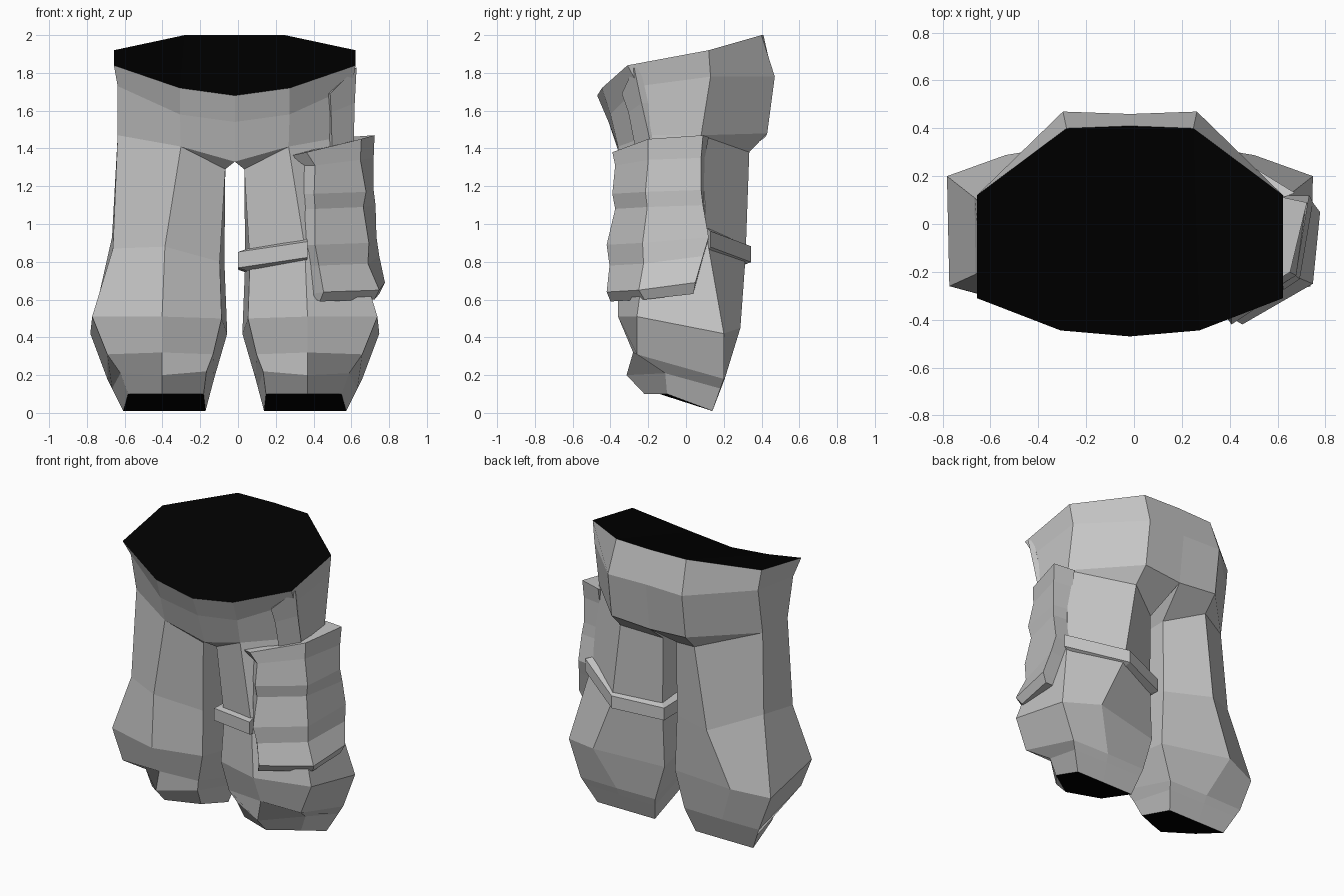
import bpy
import bmesh
from mathutils import Vector

cube = bpy.data.objects.get("Cube")
if cube:
    bpy.data.objects.remove(cube, do_unlink=True)

CENTRE_SHIFT = -0.017  # the trousers sit slightly off the middle


def make_material(name, value):
    mat = bpy.data.materials.new(name)
    mat.use_nodes = True
    colour = (value, value, value, 1)
    mat.diffuse_color = colour
    mat.node_tree.nodes["Principled BSDF"].inputs["Base Color"].default_value = colour
    return mat


cloth = make_material("grey cloth", 0.56)
dark = make_material("black opening", 0.0)


def add_ring(bm, points):
    return [bm.verts.new(p) for p in points]


def bridge(bm, upper, lower, closed=True):
    """Join two rings with quads."""
    count = len(upper)
    for i in range(count if closed else count - 1):
        j = (i + 1) % count
        bm.faces.new((upper[i], upper[j], lower[j], lower[i]))


def finish(bm, name, mirrored=False):
    bmesh.ops.recalc_face_normals(bm, faces=bm.faces[:])
    mesh = bpy.data.meshes.new(name)
    bm.to_mesh(mesh)
    bm.free()
    mesh.materials.append(cloth)
    mesh.materials.append(dark)
    obj = bpy.data.objects.new(name, mesh)
    bpy.context.collection.objects.link(obj)
    obj.location.x = CENTRE_SHIFT
    if mirrored:
        mod = obj.modifiers.new("both sides", 'MIRROR')
        mod.use_clip = True
    return obj


def loft(name, rings):
    """Closed solid through a stack of equal rings."""
    bm = bmesh.new()
    rows = [add_ring(bm, ring) for ring in rings]
    for upper, lower in zip(rows, rows[1:]):
        bridge(bm, upper, lower)
    bm.faces.new(rows[0])
    bm.faces.new(rows[-1])
    return finish(bm, name)


# Trousers, one half: waist rows run from front middle round to back middle
bm = bmesh.new()
rim = add_ring(bm, [(0, -.47, 1.68), (.29, -.445, 1.72), (.64, -.31, 1.84),
                    (.64, .12, 1.92), (.265, .4, 2), (0, .41, 2)])
hips = add_ring(bm, [(0, -.41, 1.54), (.29, -.4, 1.58), (.62, -.25, 1.73),
                     (.62, .13, 1.78), (.28, .47, 1.78), (0, .46, 1.78)])
hem = add_ring(bm, [(0, -.34, 1.33), (.285, -.36, 1.41), (.62, -.19, 1.47),
                    (.62, .08, 1.47), (.28, .43, 1.48), (0, .42, 1.46)])
bridge(bm, rim, hips, closed=False)
bridge(bm, hips, hem, closed=False)

# Seat and crotch underside
back_top, inner_back, inner_front = add_ring(
    bm, [(.28, .335, 1.38), (.05, .2, 1.3), (.05, -.28, 1.29)])
front_mid, front, side_front, side_back, seat, back_mid = hem
for corners in ((side_back, seat, back_top), (seat, back_mid, inner_back, back_top),
                (front_mid, inner_front, inner_back, back_mid),
                (front_mid, front, inner_front)):
    bm.faces.new(corners)

# Leg rings: front, outer front, outer back, back, inner back, inner front
thigh = [front, side_front, side_back, back_top, inner_back, inner_front]
middle = [(.37, -.36, .88), (.645, -.21, .87), (.65, .11, .93),
          (.36, .315, .82), (.055, .2, .8), (.08, -.24, .8)]
knee = [(.385, -.36, .51), (.755, -.26, .51), (.765, .2, .42),
        (.52, .288, .45), (.04, .2, .42), (.07, -.26, .5)]
fold = [(.385, -.28, .32), (.675, -.26, .31), (.675, .2, .18),
        (.4, .205, .18), (.11, .2, .18), (.115, -.24, .31)]
cuff = [(.385, -.22, .1), (.565, -.1, .1), (.59, .14, .01),
        (.385, .14, .01), (.155, .14, .01), (.165, -.14, .1)]
# The toe bulges at the front and follows the leg at the back
toe_back = [Vector(a).lerp(Vector(b), .3) for a, b in zip(fold[2:5], cuff[2:5])]
toe = [(.385, -.315, .2), (.605, -.11, .21), *toe_back, (.15, -.2, .22)]
previous = thigh
for points in (middle, knee, fold, toe, cuff):
    ring = add_ring(bm, points)
    bridge(bm, previous, ring)
    previous = ring

# Dark closures at the waist and the cuff
closures = [bm.faces.new(previous),
            bm.faces.new((rim[0], rim[1], rim[4], rim[5])),
            bm.faces.new(rim[1:5])]
for face in closures:
    face.material_index = 1
finish(bm, "trousers", mirrored=True)

# Cargo pocket wrapped round the left thigh, with a flap top and soft folds
pocket = [
    [(.29, -.34, 1.36), (.38, -.39, 1.38), (.67, -.2, 1.45), (.74, .09, 1.47), (.6, .12, 1.46)],
    [(.37, -.33, 1.31), (.425, -.375, 1.31), (.665, -.2, 1.34), (.735, .08, 1.35), (.6, .1, 1.35)],
    [(.36, -.33, 1.16), (.42, -.39, 1.16), (.695, -.215, 1.17), (.735, .08, 1.18), (.6, .1, 1.18)],
    [(.36, -.33, 1.08), (.425, -.375, 1.08), (.68, -.205, 1.09), (.745, .09, 1.1), (.6, .1, 1.1)],
    [(.365, -.33, .89), (.425, -.42, .89), (.71, -.23, .9), (.75, .12, .93), (.62, .12, .92)],
    [(.385, -.33, .78), (.445, -.405, .78), (.705, -.225, .79), (.765, .09, .83), (.64, .09, .82)],
    [(.41, -.34, .63), (.47, -.42, .64), (.765, -.25, .65), (.795, .05, .69), (.66, .05, .67)],
    [(.43, -.34, .6), (.45, -.4, .59), (.74, -.22, .6), (.765, .04, .63), (.66, .04, .63)]]
loft("cargo_pocket", pocket)

# Strap with slanted edges round the inside and back of the left leg
path = [(.385, -.4, .865), (.018, -.26, .81), (.018, .235, .8), (.34, .345, .84), (.69, .13, .92)]
outer_half = Vector((0, 0, .042))
inner_half = Vector((0, 0, .058))
sections = []
for point in map(Vector, path):
    inward = point + Vector((.36 - point.x, -point.y, 0)) * .13
    sections.append([point + outer_half, point - outer_half,
                     inward - inner_half, inward + inner_half])
loft("leg_strap", sections)

# Hanging loop between the waist and the pocket
loft("pocket_loop", [
    [(.505, -.34, 1.69), (.645, -.275, 1.83), (.63, -.24, 1.82), (.495, -.31, 1.69)],
    [(.51, -.305, 1.59), (.635, -.235, 1.64), (.62, -.2, 1.64), (.5, -.27, 1.59)],
    [(.515, -.27, 1.41), (.63, -.19, 1.44), (.61, -.16, 1.44), (.5, -.24, 1.41)]])
